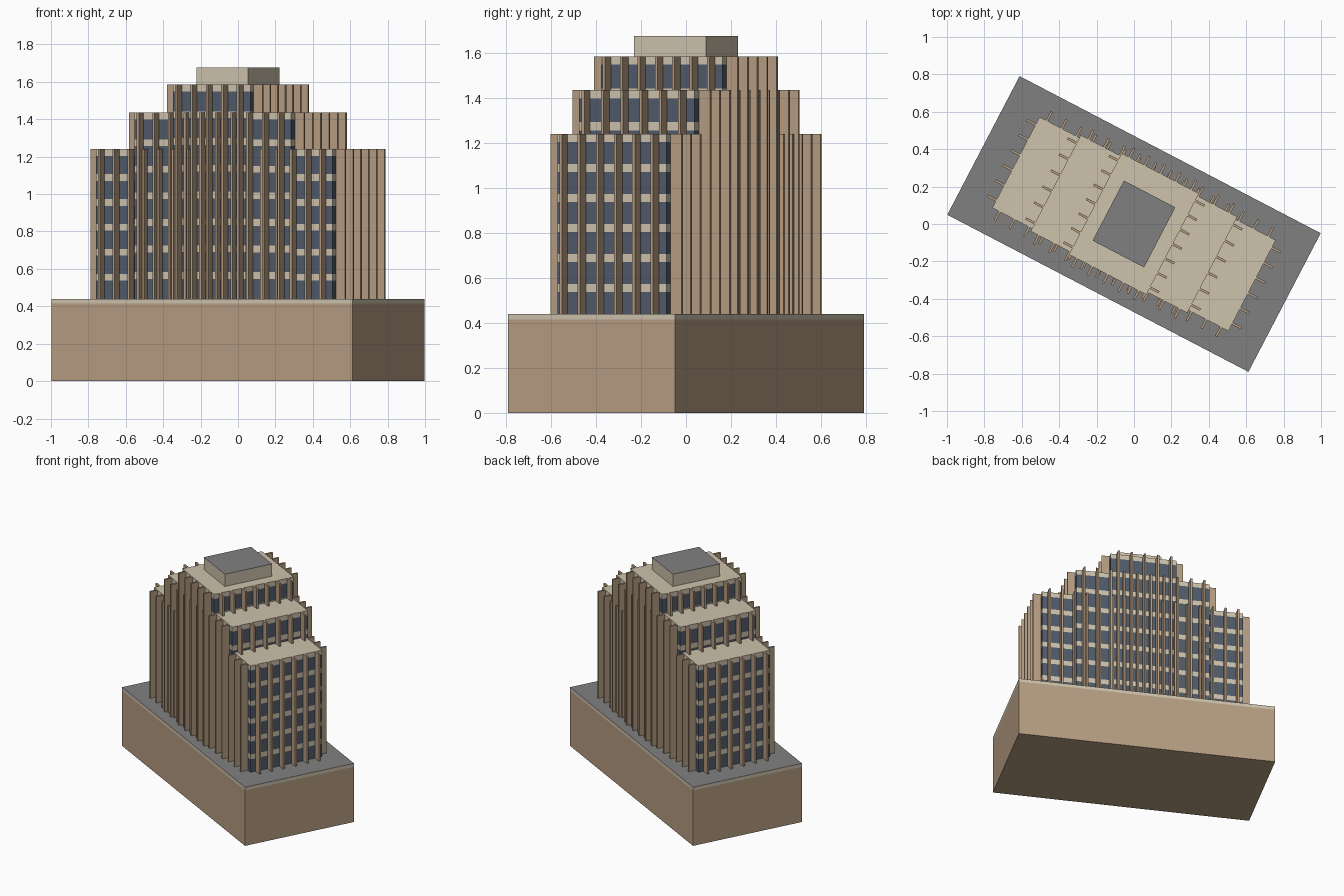
import bpy, bmesh, math
from mathutils import Matrix

if "Cube" in bpy.data.objects:
    bpy.data.objects.remove(bpy.data.objects["Cube"])

TURN = Matrix.Rotation(math.radians(-27.55), 4, 'Z')   # whole building sits at an angle
BASE_TOP = 0.44


def material(name, r, g, b):
    m = bpy.data.materials.new(name)
    lin = [((c / 255 + 0.055) / 1.055) ** 2.4 for c in (r, g, b)]
    m.diffuse_color = (*lin, 1)
    m.use_nodes = True
    m.node_tree.nodes["Principled BSDF"].inputs["Base Color"].default_value = m.diffuse_color
    return m


TAN = material("tan_stone", 182, 157, 130)
BEIGE = material("light_beige", 205, 194, 172)
GREY = material("grey_roof", 128, 128, 128)
GLASS = material("blue_grey_glass", 80, 90, 106)


def finish(bm, name, mats):
    bmesh.ops.recalc_face_normals(bm, faces=bm.faces)
    bm.transform(TURN)
    mesh = bpy.data.meshes.new(name)
    bm.to_mesh(mesh)
    bm.free()
    for m in mats:
        mesh.materials.append(m)
    ob = bpy.data.objects.new(name, mesh)
    bpy.context.collection.objects.link(ob)


def add_box(bm, cx, cy, sx, sy, z0, z1):
    mat = Matrix.Translation((cx, cy, (z0 + z1) / 2)) @ Matrix.Diagonal((sx, sy, z1 - z0, 1))
    bmesh.ops.create_cube(bm, size=1, matrix=mat)


def block(name, hx, hy, z0, z1, side, top):
    """Plain block whose upward face has its own colour."""
    bm = bmesh.new()
    add_box(bm, 0, 0, 2 * hx, 2 * hy, z0, z1)
    bm.normal_update()
    for f in bm.faces:
        f.material_index = 1 if f.normal.z > 0.5 else 0
    finish(bm, name, [side, top])


def tower(name, hx, hy, top, floors):
    """Block sliced into glass storeys, each topped by a light band."""
    bm = bmesh.new()
    add_box(bm, 0, 0, 2 * hx, 2 * hy, BASE_TOP, top)
    pitch, band = (top - BASE_TOP) / floors, 0.036
    cuts = [BASE_TOP + pitch * k for k in range(1, floors)]
    cuts += [BASE_TOP + pitch * k - band for k in range(1, floors + 1)]
    for z in cuts:
        bmesh.ops.bisect_plane(bm, geom=bm.verts[:] + bm.edges[:] + bm.faces[:],
                               plane_co=(0, 0, z), plane_no=(0, 0, 1))
    bm.normal_update()
    for f in bm.faces:
        height = (f.calc_center_median().z - BASE_TOP) % pitch
        glass = abs(f.normal.z) < 0.5 and height < pitch - band
        f.material_index = 1 if glass else 0
    finish(bm, name, [BEIGE, GLASS])


def fins(name, hx, hy, top, nx, ny, depth=0.055, width=0.013):
    """Vertical fins centred in equal bays on all four walls."""
    bm = bmesh.new()
    for s in (-1, 1):
        for i in range(nx):
            x = -hx + 2 * hx * (i + 0.5) / nx
            add_box(bm, x, s * (hy + depth / 2), width, depth, BASE_TOP, top)
        for i in range(ny):
            y = -hy + 2 * hy * (i + 0.5) / ny
            add_box(bm, s * (hx + depth / 2), y, depth, width, BASE_TOP, top)
    finish(bm, name, [TAN])


# Podium with its light coping and grey deck
block("podium", 0.908, 0.418, 0, 0.415, TAN, TAN)
block("podium_coping", 0.908, 0.418, 0.415, BASE_TOP, BEIGE, GREY)

# Three nested tiers: half length, half depth, top, storeys, bays long, bays short
for label, hx, hy, top, floors, nx, ny in (
        ("low", 0.712, 0.274, 1.24, 6, 16, 6),
        ("middle", 0.472, 0.290, 1.435, 7, 10, 6),
        ("high", 0.233, 0.305, 1.585, 8, 5, 7)):
    tower(label + "_tier", hx, hy, top, floors)
    fins(label + "_tier_fins", hx, hy, top, nx, ny)

# Rooftop plant room
block("plant_room", 0.155, 0.181, 1.585, 1.677, BEIGE, GREY)
